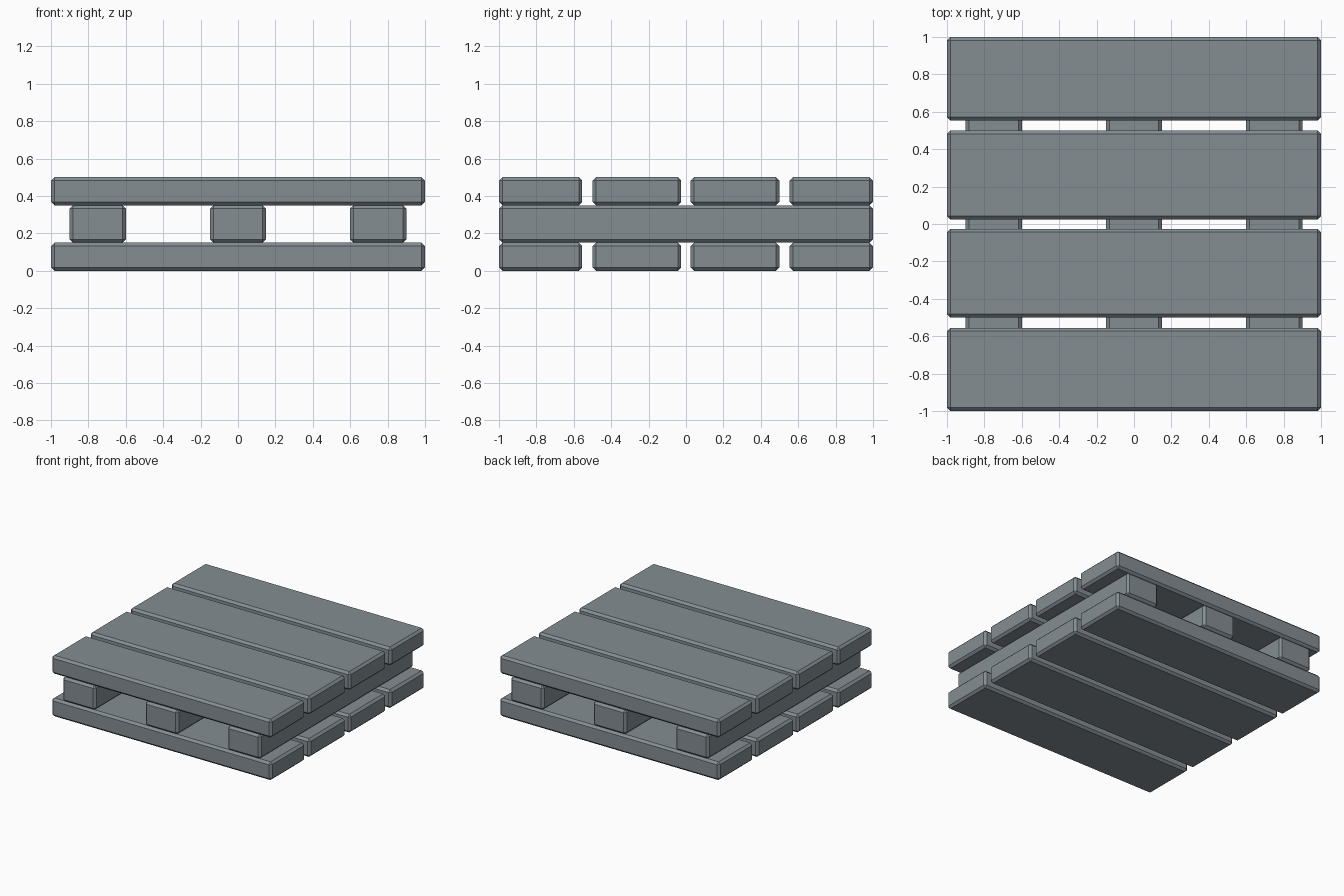
import bpy

if "Cube" in bpy.data.objects:
    bpy.data.objects.remove(bpy.data.objects["Cube"])

wood = bpy.data.materials.new("weathered grey")
wood.diffuse_color = (0.23, 0.27, 0.29, 1)
wood.use_nodes = True
wood.node_tree.nodes["Principled BSDF"].inputs["Base Color"].default_value = wood.diffuse_color


def beam(name, x0, x1, y0, y1, z0, z1):
    """Chamfered box between two corners."""
    bpy.ops.mesh.primitive_cube_add(size=1, location=((x0 + x1) / 2, (y0 + y1) / 2, (z0 + z1) / 2))
    ob = bpy.context.object
    ob.name = name
    ob.scale = (x1 - x0, y1 - y0, z1 - z0)
    bpy.ops.object.transform_apply(location=False, rotation=False, scale=True)
    ob.data.materials.append(wood)
    bevel = ob.modifiers.new("chamfer", "BEVEL")
    bevel.width = 0.018
    bevel.segments = 1
    return ob


# Deck boards, bottom and top layers
rows = [(-1, -0.555), (-0.5, -0.026), (0.024, 0.5), (0.553, 1)]
for layer, z in (("bottom", 0.0), ("top", 0.35)):
    for i, (y0, y1) in enumerate(rows):
        beam(f"{layer}_board_{i + 1}", -1, 1, y0, y1, z, z + 0.15)

# Three runners between the layers
for side, x in (("left", -0.75), ("middle", 0.0), ("right", 0.75)):
    beam(f"{side}_runner", x - 0.15, x + 0.15, -1, 1, 0.15, 0.35)
